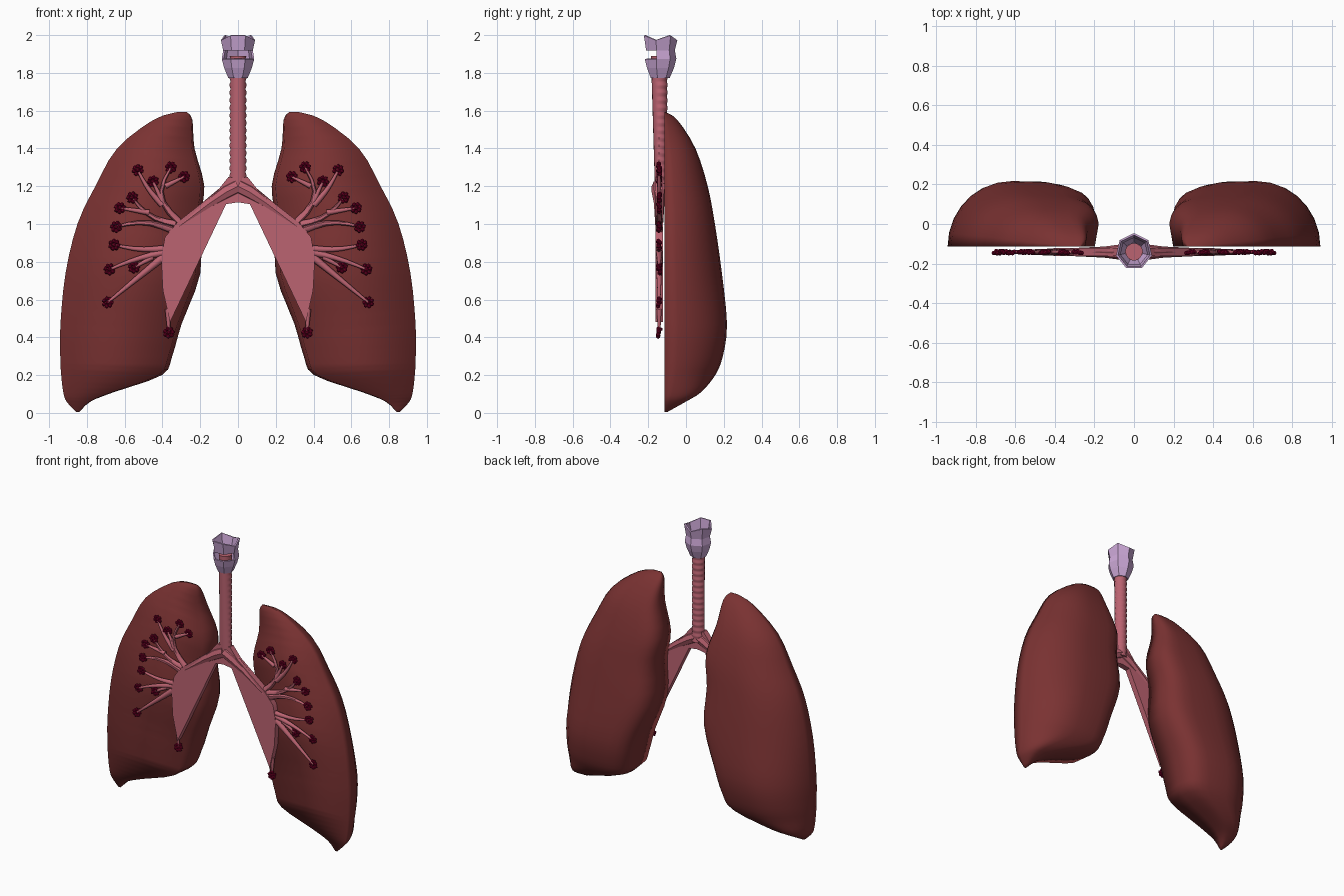
import bpy, bmesh, math, random
from mathutils import Vector, Matrix

if "Cube" in bpy.data.objects:
    bpy.data.objects.remove(bpy.data.objects["Cube"])

random.seed(4)
YC = -0.142  # depth of the airway plane


def material(name, rgb):
    m = bpy.data.materials.new(name)
    m.diffuse_color = (*rgb, 1)
    m.use_nodes = True
    m.node_tree.nodes["Principled BSDF"].inputs["Base Color"].default_value = m.diffuse_color
    return m


LUNG = material("dark lung red", (0.195, 0.032, 0.032))
PINK = material("airway pink", (0.50, 0.125, 0.165))
LILAC = material("cartilage lilac", (0.59, 0.38, 0.66))
CRIMSON = material("alveoli crimson", (0.19, 0.0, 0.022))


def finish(bm, name, mat, smooth=None):
    bmesh.ops.recalc_face_normals(bm, faces=bm.faces[:])
    me = bpy.data.meshes.new(name)
    bm.to_mesh(me)
    bm.free()
    me.materials.append(mat)
    ob = bpy.data.objects.new(name, me)
    bpy.context.collection.objects.link(ob)
    if smooth:
        bpy.ops.object.select_all(action='DESELECT')
        ob.select_set(True)
        bpy.context.view_layer.objects.active = ob
        bpy.ops.object.shade_smooth_by_angle(angle=math.radians(smooth))
    return ob


def loft(bm, rings, top=True):
    vs = [[bm.verts.new(p) for p in r] for r in rings]
    n = len(vs[0])
    for a, b in zip(vs, vs[1:]):
        for i in range(n):
            j = (i + 1) % n
            bm.faces.new((a[i], a[j], b[j], b[i]))
    bm.faces.new(vs[0])
    if top:
        bm.faces.new(vs[-1])


def spline(keys, steps):
    """Catmull-Rom curve through the key tuples."""
    keys = [Vector(k) for k in keys]
    out = []
    for i in range(len(keys) - 1):
        a, b, c, d = keys[max(i - 1, 0)], keys[i], keys[i + 1], keys[min(i + 2, len(keys) - 1)]
        for k in range(steps):
            t = k / steps
            out.append(b + (c - a) * t / 2 + (a * 2 - b * 5 + c * 4 - d) * t * t / 2
                       + (b * 3 - a - c * 3 + d) * t ** 3 / 2)
    return out + [keys[-1]]


def tube(bm, pts, side, sides=6):
    """Tapered tube in the airway plane through (x, z, radius) points."""
    rings = []
    for k, (x, z, r) in enumerate(pts):
        a, b = pts[max(k - 1, 0)], pts[min(k + 1, len(pts) - 1)]
        t = Vector((b[0] - a[0], b[1] - a[1])).normalized()
        ring = []
        for i in range(sides):
            w = math.tau * i / sides
            c, s = r * math.cos(w), r * math.sin(w)
            ring.append((side * (x - t.y * c), YC + s, z + t.x * c))
        rings.append(ring)
    loft(bm, rings)


# Lungs: horizontal sections (z, inner x, outer x, back y), flat at the front,
# elliptical on the outer side and boxy on the inner side
LEVELS = [
    (.004, .84, .855, -.10), (.06, .78, .908, 0), (.11, .655, .925, .08),
    (.20, .40, .936, .155), (.30, .345, .941, .195), (.47, .295, .94, .217),
    (.74, .195, .913, .19), (1.0, .20, .85, .153), (1.2, .175, .755, .115),
    (1.4, .228, .64, .05), (1.55, .24, .45, -.045), (1.592, .27, .325, -.108)]
SECTION = []
for i in range(15):
    c, s = math.cos(math.pi * i / 14), math.sin(math.pi * i / 14)
    p = 1 if c > 0 else 0.45
    SECTION.append((.5 + math.copysign(abs(c) ** p, c) / 2, max(s, 0) ** p))
SECTION[-1] = (.04, 0)
for side, name in ((-1, "right_lung"), (1, "left_lung")):
    bm = bmesh.new()
    loft(bm, [[(side * (xi + u * (xo - xi)), -.115 + v * (yb + .115), z)
               for u, v in SECTION] for z, xi, xo, yb in spline(LEVELS, 3)])
    finish(bm, name, LUNG, 180)

# Trachea: ringed at the back and sides, smooth at the front
bm = bmesh.new()
rings = []
for k in range(73):
    z = 1.17 + k / 100
    front = .022 + .03 * (z - 1.17)
    ring = []
    for i in range(16):
        c, s = math.cos(math.tau * i / 16), math.sin(math.tau * i / 16)
        r = .041 + (.004 if s > -.2 and k % 4 < 2 else 0)
        ring.append((r * c, YC + s * (r if s > 0 else front), z))
    rings.append(ring)
loft(bm, rings)
finish(bm, "trachea", PINK, 35)

# Main bronchi: tapered tubes plus the flat web running to the lower branch
WEB = [(0, 1.24), (.05, 1.25), (.11, 1.175), (.32, 1.01), (.387, .93),
       (.407, .82), (.398, .65), (.36, .48), (.063, 1.105), (0, 1.115)]
bm = bmesh.new()
for side in (-1, 1):
    tube(bm, [(0, 1.2, .04), (.06, 1.17, .04), (.15, 1.11, .028), (.36, .95, .018)], side, 8)
    loft(bm, [[(side * x, YC + dy, z) for x, z in WEB] for dy in (-.02, .02)])
finish(bm, "main_bronchi", PINK, 35)

# Bronchioles: start, tip and sideways bow of each branch, tapering to the tip
BRANCHES = [
    ((.31, 1.01), (.355, 1.30), .25), ((.385, 1.2), (.285, 1.25), 0),
    ((.40, 1.12), (.45, 1.225), 0), ((.40, 1.1), (.53, 1.285), .05),
    ((.33, 1.0), (.56, 1.14), .12), ((.47, 1.06), (.625, 1.085), 0),
    ((.35, .97), (.645, .985), -.1), ((.39, .87), (.655, .89), .05),
    ((.39, .85), (.68, .76), -.03), ((.45, .825), (.55, .77), 0),
    ((.39, .83), (.69, .585), 0), ((.372, .55), (.366, .425), 0)]
bm = bmesh.new()
for a, b, bow in BRANCHES:
    a, b = Vector(a), Vector(b)
    d = b - a
    path = []
    for k in range(6):
        t = k / 5
        p = a + d * t + Vector((d.y, -d.x)) * bow * math.sin(math.pi * t)
        path.append((p.x, p.y, (.012 + .025 * d.length) * (1 - t) + .007 * t))
    for side in (-1, 1):
        tube(bm, path, side)
finish(bm, "bronchioles", PINK, 60)

# Alveoli: little bunches of beads at each branch tip
bm = bmesh.new()
for _, (x, z), _ in BRANCHES:
    turn = random.random()
    for i in range(8):
        w = turn + math.tau * i / 7
        d = .021 if i < 7 else 0
        dy = random.uniform(-.006, .006)
        for side in (-1, 1):
            p = Vector((side * (x + d * math.cos(w)), YC + dy, z + d * math.sin(w)))
            bmesh.ops.create_icosphere(bm, subdivisions=1, radius=.0125,
                                       matrix=Matrix.Translation(p))
finish(bm, "alveoli", CRIMSON)

# Larynx: faceted seven-sided collar with a window at the front, open on top
bm = bmesh.new()
rings = []
for z, r in ((1.78, .046), (1.83, .066), (1.875, .078), (1.92, .07), (2, .083)):
    ring = []
    for i in range(7):
        w = math.pi / 2 + math.tau * i / 7
        dip = .025 if z == 2 and i in (0, 2, 5) else 0
        ring.append((r * math.cos(w), -.139 + r * math.sin(w), z - dip))
    rings.append(ring)
loft(bm, rings, top=False)
window = [f for f in bm.faces if 1.885 < f.calc_center_median().z < 1.91
          and f.calc_center_median().y < -.16]
bmesh.ops.delete(bm, geom=window, context='FACES')
larynx = finish(bm, "larynx", LILAC)
shell = larynx.modifiers.new("wall", 'SOLIDIFY')
shell.thickness = .01
shell.offset = -1
